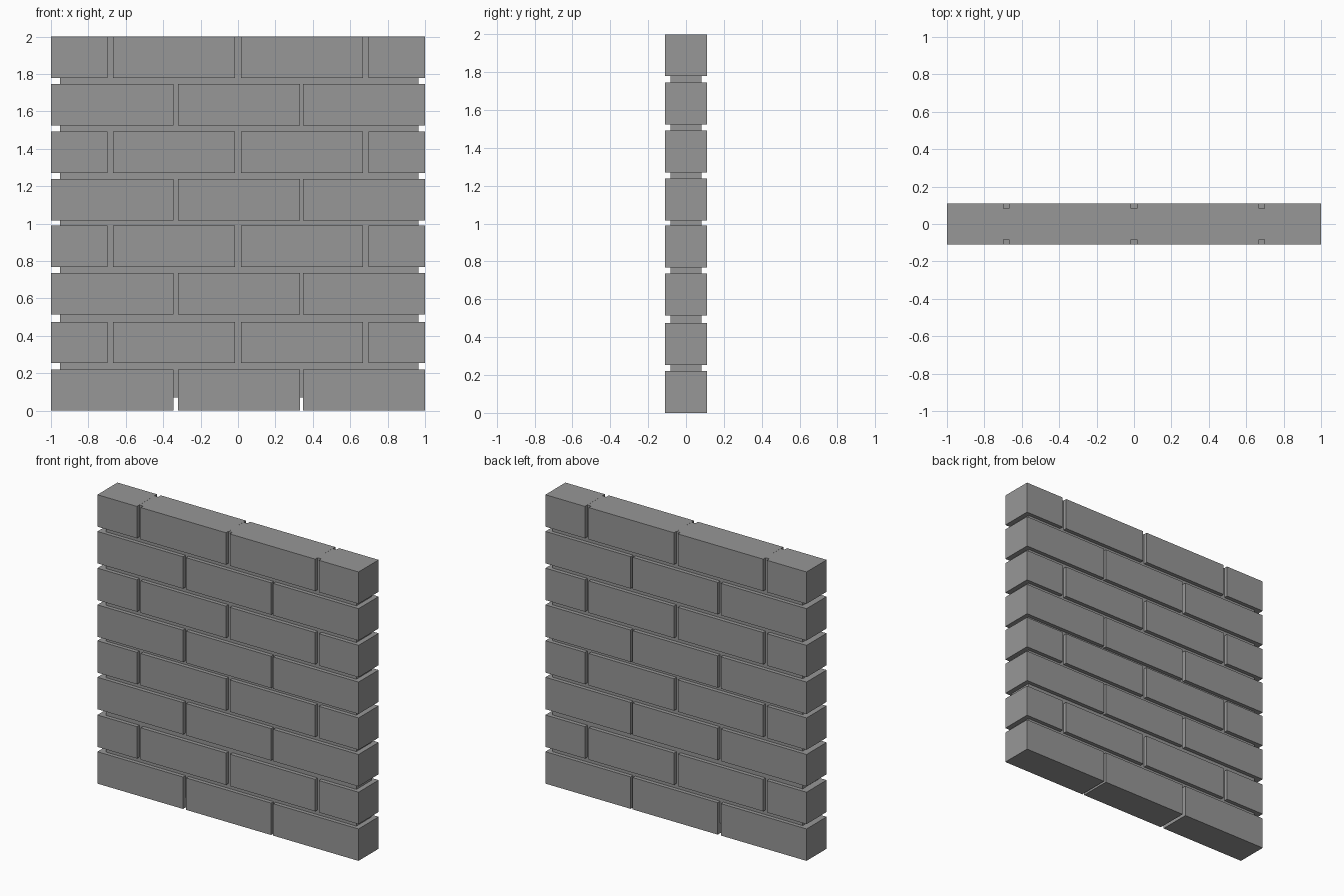
import bpy

if "Cube" in bpy.data.objects:
    bpy.data.objects.remove(bpy.data.objects["Cube"])

ROWS = 8
BRICK_H = 0.221
PITCH = (2.0 - BRICK_H) / (ROWS - 1)
DEPTH = 0.22
ROW_SHIFT = {2: 0.007, 3: 0.006}   # slightly uneven bed joints

# x spans of the bricks in the two alternating courses
LONG_COURSE = [(-1.0, -0.344), (-0.32, 0.331), (0.347, 1.0)]
HALF_COURSE = [(-1.0, -0.697), (-0.668, -0.015), (0.015, 0.668), (0.697, 1.0)]

grey = bpy.data.materials.new("dark_grey")
grey.diffuse_color = (0.31, 0.31, 0.31, 1)
grey.use_nodes = True
grey.node_tree.nodes["Principled BSDF"].inputs["Base Color"].default_value = grey.diffuse_color


def box(name, x0, x1, y0, y1, z0, z1):
    bpy.ops.mesh.primitive_cube_add(
        size=1, location=((x0 + x1) / 2, (y0 + y1) / 2, (z0 + z1) / 2))
    ob = bpy.context.object
    ob.name = name
    ob.scale = (x1 - x0, y1 - y0, z1 - z0)
    bpy.ops.object.transform_apply(location=False, rotation=False, scale=True)
    ob.data.materials.append(grey)
    return ob


# Brick courses: long and half-offset rows alternate upward
for row in range(ROWS):
    z = row * PITCH + ROW_SHIFT.get(row, 0)
    spans = HALF_COURSE if row % 2 else LONG_COURSE
    for i, (x0, x1) in enumerate(spans):
        box(f"brick_row{row + 1}_{i + 1}", x0, x1,
            -DEPTH / 2, DEPTH / 2, z, z + BRICK_H)

# Recessed mortar core
box("mortar", -0.952, 0.965, -0.083, 0.083, 0.07, 1.9995)
